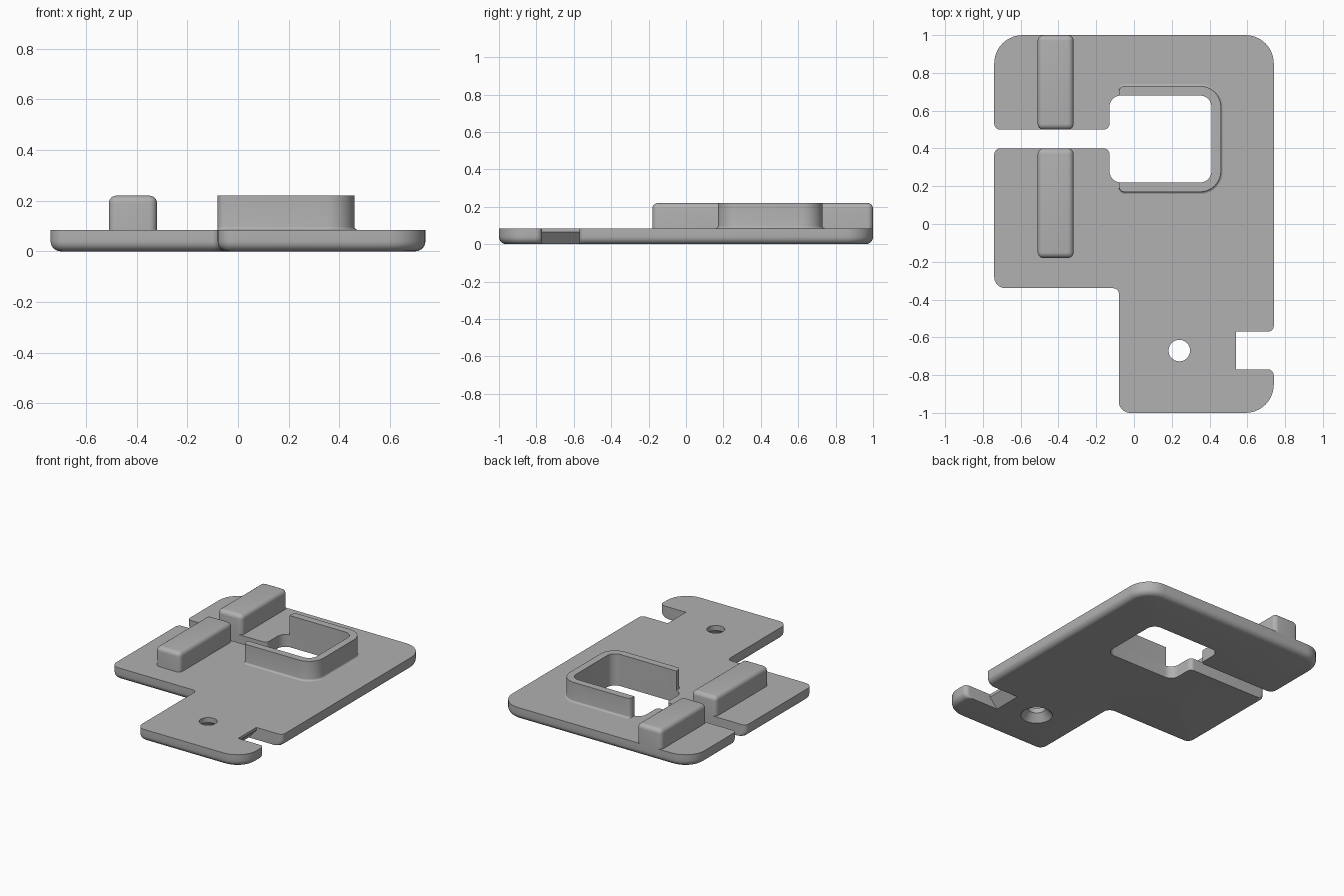
import bpy, bmesh, math
from mathutils import Vector

if "Cube" in bpy.data.objects:
    bpy.data.objects.remove(bpy.data.objects["Cube"])

grey = bpy.data.materials.new("matte grey")
grey.diffuse_color = (0.44, 0.44, 0.44, 1)
grey.use_nodes = True
grey.node_tree.nodes["Principled BSDF"].inputs["Base Color"].default_value = grey.diffuse_color


def outline(corners, insets, seg=10):
    """Rounded right-angled outline (counter-clockwise); each edge i -> i+1 moved inward by insets[i]."""
    n, pts = len(corners), []
    for i, (x, y, r) in enumerate(corners):
        p = Vector((x, y))
        prev, nxt = Vector(corners[i - 1][:2]), Vector(corners[(i + 1) % n][:2])
        e0, e1 = (p - prev).normalized(), (nxt - p).normalized()
        d0, d1 = insets[i - 1], insets[i]
        p = p + Vector((-e0.y, e0.x)) * d0 + Vector((-e1.y, e1.x)) * d1
        if r == 0:
            pts.append(p)
            continue
        if d0 * d1 != 0:
            turn = 1 if e0.cross(e1) > 0 else -1
            r = max(r - turn * d0, 0.005)
        c = p + (e1 - e0) * r
        for k in range(seg + 1):
            t = math.pi / 2 * k / seg
            pts.append(c - e1 * r * math.cos(t) + e0 * r * math.sin(t))
    return pts


def circle(x, y, r, seg=40):
    return [Vector((x + r * math.cos(2 * math.pi * k / seg),
                    y + r * math.sin(2 * math.pi * k / seg))) for k in range(seg)]


def finish(name, bm):
    bmesh.ops.recalc_face_normals(bm, faces=bm.faces[:])
    me = bpy.data.meshes.new(name)
    bm.to_mesh(me)
    bm.free()
    me.materials.append(grey)
    ob = bpy.data.objects.new(name, me)
    bpy.context.collection.objects.link(ob)
    bpy.ops.object.select_all(action='DESELECT')
    ob.select_set(True)
    bpy.context.view_layer.objects.active = ob
    bpy.ops.object.shade_smooth_by_angle(angle=math.radians(30))
    return ob


def solid(name, stacks):
    """Skin stacks of (z, points) loops; fill the flat bottom and top between all stacks."""
    bm = bmesh.new()
    caps = [[], []]
    for stack in stacks:
        rings = [[bm.verts.new((p.x, p.y, z)) for p in pts] for z, pts in stack]
        n = len(rings[0])
        for a, b in zip(rings, rings[1:]):
            for k in range(n):
                j = (k + 1) % n
                bm.faces.new((a[k], a[j], b[j], b[k]))
        for cap, ring in zip(caps, (rings[0], rings[-1])):
            cap += [bm.edges.get((ring[k], ring[(k + 1) % n])) for k in range(n)]
    for cap in caps:
        bmesh.ops.triangle_fill(bm, use_beauty=True, edges=cap)
    return finish(name, bm)


TOP, HIGH, R = 0.085, 0.22, 0.04

# Base plate: outline includes the side slot, window and edge notch
plate = [(-0.08, -1, .06), (0.74, -1, .15), (0.74, -0.77, .03), (0.54, -0.77, 0),
         (0.54, -0.57, 0), (0.74, -0.57, .03), (0.74, 1, .15), (-0.74, 1, .15),
         (-0.74, 0.5, .03), (-0.13, 0.5, .03), (-0.13, 0.68, .06), (0.41, 0.68, .06),
         (0.41, 0.22, .06), (-0.13, 0.22, .06), (-0.13, 0.4, .03), (-0.74, 0.4, .03),
         (-0.74, -0.34, .06), (-0.08, -0.34, .03)]
ROUNDED, NOTCH_WALL = {0, 1, 5, 6, 7, 15, 16, 17}, 3
levels = [R * (1 - math.cos(math.pi / 2 * k / 6)) for k in range(7)] + [0.065, TOP]
plate_stack = []
for z in levels:
    d = R - math.sqrt(max(R * R - max(R - z, 0) ** 2, 0))      # rounded lower edge
    slope = max(0, 0.065 - z) * 0.9                            # undercut notch wall
    ins = [d if i in ROUNDED else slope if i == NOTCH_WALL else 0 for i in range(len(plate))]
    plate_stack.append((z, outline(plate, ins)))
# Screw hole, countersunk from below
hole = [(z, circle(0.24, -0.67, r)) for z, r in ((0, 0.1), (0.05, 0.057), (TOP, 0.057))]
solid("base_plate", [plate_stack, hole])

# U-shaped wall around the window, with a small fillet at its outer foot
wall = [(-0.08, 0.17, .03), (0.46, 0.17, .11), (0.46, 0.73, .11), (-0.08, 0.73, .03),
        (-0.08, 0.68, 0), (0.41, 0.68, .06), (0.41, 0.22, .06), (-0.08, 0.22, 0)]
F = 0.012
wall_stack = []
for k in range(5):
    a = math.pi / 2 * k / 4
    d = -F * (1 - math.sin(a))
    wall_stack.append((TOP + F * (1 - math.cos(a)), outline(wall, [d] * 3 + [0] * 5)))
wall_stack.append((HIGH, outline(wall, [0] * 8)))
solid("window_wall", [wall_stack])

# Two rounded bars
for name, y0, y1 in (("rear_bar", 0.5, 1.0), ("front_bar", -0.18, 0.4)):
    bm = bmesh.new()
    bmesh.ops.create_cube(bm, size=1)
    for v in bm.verts:
        v.co = (-0.415 + v.co.x * 0.19, (y0 + y1) / 2 + v.co.y * (y1 - y0),
                (TOP + HIGH) / 2 + v.co.z * (HIGH - TOP))
    edges = [e for e in bm.edges if max(v.co.z for v in e.verts) > TOP + 0.01]
    bmesh.ops.bevel(bm, geom=edges, offset=0.03, segments=6, profile=0.5, affect='EDGES')
    finish(name, bm)
